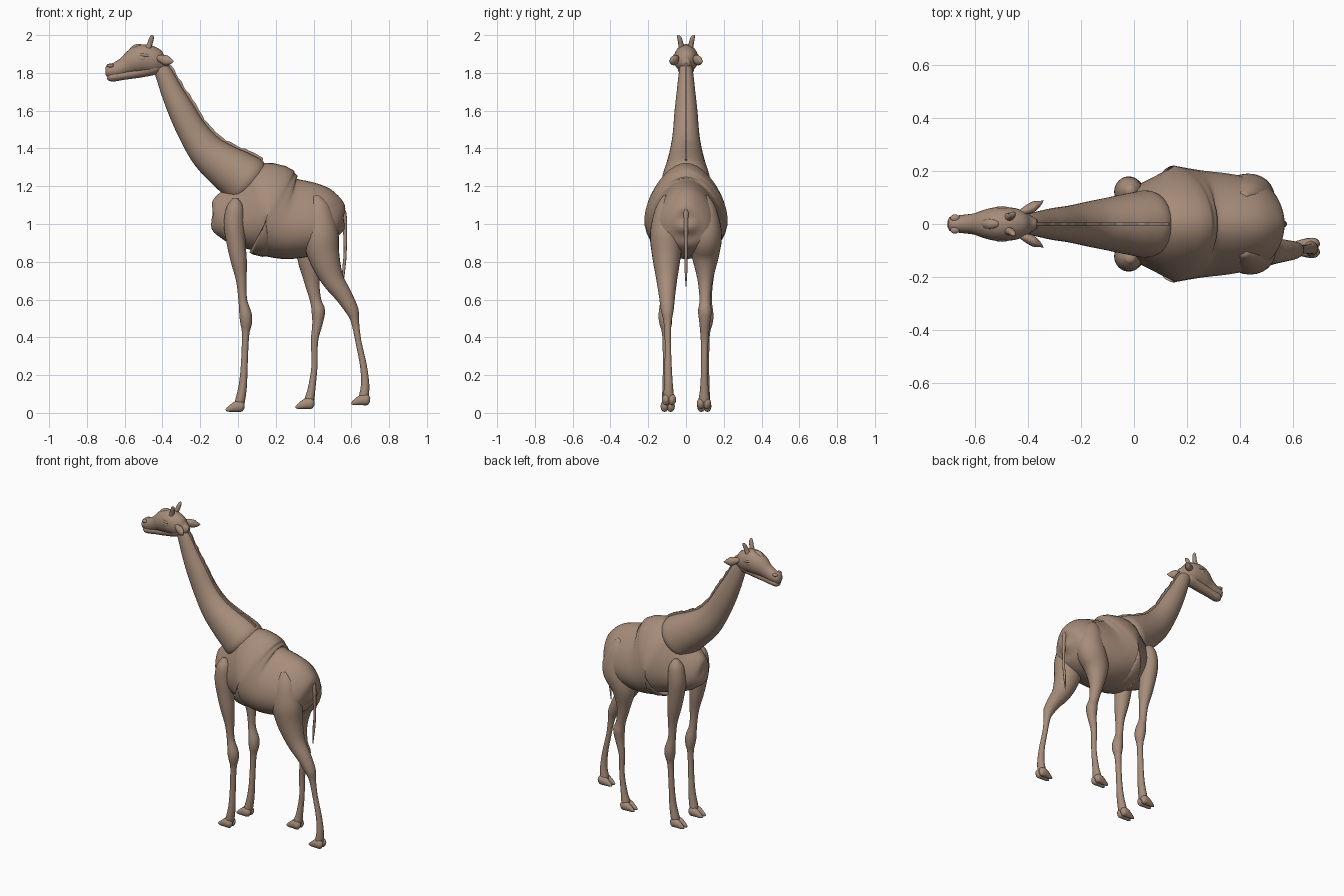
import bpy, bmesh, math, random
from mathutils import Vector, Matrix

random.seed(3)
default = bpy.data.objects.get("Cube")
if default:
    bpy.data.objects.remove(default, do_unlink=True)

hide = bpy.data.materials.new("warm_brown_hide")
hide.use_nodes = True
colour = (0.385, 0.265, 0.195, 1)
hide.diffuse_color = colour
hide.node_tree.nodes["Principled BSDF"].inputs["Base Color"].default_value = colour


def finish(name, bm, smooth=True):
    """Turn a bmesh into a shaded, coloured object."""
    bmesh.ops.recalc_face_normals(bm, faces=bm.faces)
    mesh = bpy.data.meshes.new(name)
    bm.to_mesh(mesh)
    bm.free()
    for face in mesh.polygons:
        face.use_smooth = smooth
    mesh.materials.append(hide)
    obj = bpy.data.objects.new(name, mesh)
    bpy.context.collection.objects.link(obj)


def spline(points, steps=4):
    """Resample points along a Catmull-Rom curve."""
    points = [Vector(p) for p in points]
    last = len(points) - 1
    result = []
    for i in range(last):
        before, start = points[max(i - 1, 0)], points[i]
        end, after = points[i + 1], points[min(i + 2, last)]
        leave, arrive = (end - before) / 2, (after - start) / 2
        for k in range(steps):
            t = k / steps
            ease = t * t * (3 - 2 * t)
            result.append(start.lerp(end, ease) + leave * t * (1 - t) ** 2
                          - arrive * t * t * (1 - t))
    return result + [points[last]]


def frames(points):
    """Yield centre, sideways direction, radius and progress along a path."""
    path = spline(points)
    last = len(path) - 1
    for i, (x, z, radius) in enumerate(path):
        along = path[min(i + 1, last)] - path[max(i - 1, 0)]
        normal = Vector((-along.y, 0, along.x)).normalized()
        yield Vector((x, 0, z)), normal, max(radius, 0.002), i / last


def bridge(bm, rings):
    """Join neighbouring rings of vertices with quads."""
    for low, high in zip(rings, rings[1:]):
        for k in range(len(low)):
            bm.faces.new((low[k - 1], low[k], high[k], high[k - 1]))


def tube(name, points, flat=(1, 1), y=0, lean=0, side=1, sides=24, pear=0):
    """Oval tube along (x, z, radius) points; flat is the start and end width ratio,
    lean the sideways drift over its length, pear narrows the upper half."""
    bm = bmesh.new()
    rings = []
    for centre, normal, radius, t in frames(points):
        centre.y = side * (y + lean * t)
        width = radius * (flat[0] + (flat[1] - flat[0]) * t)
        ring = []
        for k in range(sides):
            angle = math.tau * k / sides
            rise = math.cos(angle)
            across = Vector((0, width * math.sin(angle) * (1 - pear * rise), 0))
            ring.append(bm.verts.new(centre + normal * radius * rise + across))
        rings.append(ring)
    bridge(bm, rings)
    bm.faces.new(rings[0])
    bm.faces.new(rings[-1])
    finish(name, bm)


def blob(name, place, size, tilt=0):
    """Ellipsoid, tilted about the y axis."""
    bm = bmesh.new()
    bmesh.ops.create_uvsphere(bm, u_segments=16, v_segments=10, radius=1)
    bm.transform(Matrix.Translation(place) @ Matrix.Rotation(tilt, 4, "Y")
                 @ Matrix.Diagonal((*size, 1)))
    finish(name, bm)


def hoof(name, x, z, y, side):
    """Cloven hoof: a pair of wedge shaped toes."""
    wedge = [(-.065, .01, .005), (-.05, .014, .014), (-.01, .028, .028),
             (.02, .03, .028), (.035, .03, .01)]
    for label, shift in (("inner", -.016), ("outer", .016)):
        points = [(x + dx, z + dz, radius) for dx, dz, radius in wedge]
        tube(f"{name}_{label}_toe", points, (.8, .7), y + shift, side=side, sides=12)


# Barrel of the body, chest to rump
tube("body", [
    (-.14, 1.02, .02), (-.125, 1.02, .08), (-.08, 1.03, .13), (.03, 1.05, .19),
    (.1, 1.065, .228), (.155, 1.075, .25), (.2, 1.055, .238), (.27, 1.03, .218),
    (.38, 1.025, .198), (.47, 1.02, .17), (.53, 1.015, .12), (.555, 1.01, .06),
    (.562, 1.01, .02)], (.75, 1), sides=36, pear=.25)

# Neck, skull end down to the withers
neck = [
    (-.425, 1.855, .035), (-.39, 1.79, .047), (-.35, 1.7, .058), (-.3, 1.6, .07),
    (-.235, 1.48, .08), (-.16, 1.38, .097), (-.075, 1.31, .115), (0, 1.26, .13),
    (.05, 1.225, .135), (.08, 1.2, .11)]
tube("neck", neck, (.82, .95), sides=32)

# Ragged mane along the back of the neck
bm = bmesh.new()
strips = []
thick = Vector((0, .005, 0))
for centre, normal, radius, t in frames(neck[:-1]):
    root = centre + normal * (radius - .02)
    top = centre + normal * (radius + random.uniform(.008, .016))
    corners = (root - thick, top - thick, top + thick, root + thick)
    strips.append([bm.verts.new(corner) for corner in corners])
bridge(bm, strips)
bm.faces.new(strips[0])
bm.faces.new(strips[-1])
finish("mane", bm, smooth=False)

# Head: skull with muzzle, lower jaw and forehead knob
tube("head", [
    (-.702, 1.812, .016), (-.69, 1.812, .034), (-.65, 1.815, .04), (-.6, 1.835, .048),
    (-.55, 1.86, .068), (-.5, 1.875, .076), (-.44, 1.865, .068), (-.4, 1.855, .045),
    (-.365, 1.855, .02)], (.85, .85))
tube("lower_jaw", [
    (-.69, 1.782, .012), (-.67, 1.779, .025), (-.6, 1.79, .026), (-.52, 1.805, .03),
    (-.44, 1.828, .036), (-.4, 1.835, .015)], (1.25, 1.2))
blob("forehead_knob", (-.54, 0, 1.925), (.04, .022, .025), -.5)

# Tail with a thin tuft
tube("tail", [
    (.53, 1.1, .01), (.56, 1.06, .013), (.567, .95, .01), (.567, .84, .008),
    (.56, .76, .008), (.554, .67, .002)], sides=10)

# Legs, from shoulder or thigh down to the fetlock
front_leg = [
    (-.015, 1.135, .015), (-.015, 1.09, .045), (-.02, 1, .055), (-.01, .9, .05),
    (.005, .8, .042), (.018, .7, .028), (.025, .6, .023), (.04, .52, .033),
    (.043, .47, .03), (.04, .41, .019), (.033, .25, .018), (.025, .14, .022),
    (.01, .06, .026), (.005, .04, .02)]
thigh = [(.41, 1.15, .015), (.425, 1.08, .065), (.435, .95, .096)]
stretched_leg = thigh + [
    (.455, .83, .083), (.5, .71, .06), (.56, .62, .045), (.605, .54, .034),
    (.62, .48, .021), (.637, .38, .016), (.664, .25, .018), (.673, .15, .022),
    (.665, .08, .026), (.66, .06, .02)]
standing_leg = thigh + [
    (.39, .84, .08), (.39, .71, .044), (.41, .6, .03), (.425, .54, .036),
    (.42, .47, .027), (.405, .38, .019), (.405, .25, .016), (.39, .13, .02),
    (.378, .07, .026), (.375, .05, .02)]

tube("right_hind_leg", stretched_leg, (.85, 1.1), .108, -.018, -1)
hoof("right_hind_hoof", .665, .04, .09, -1)
tube("left_hind_leg", standing_leg, (.85, 1.15), .105, -.01)
hoof("left_hind_hoof", .37, .02, .095, 1)

# Everything that is mirrored left to right
for label, side in (("left", 1), ("right", -1)):
    tube(f"{label}_front_leg", front_leg, (1.05, 1.1), .126, -.03, side)
    hoof(f"{label}_front_hoof", 0, .005, .097, side)
    tube(f"{label}_horn", [
        (-.483, 1.91, .018), (-.468, 1.95, .014), (-.46, 1.975, .013),
        (-.455, 1.992, .01), (-.453, 2, .004)], y=.022, lean=.02, side=side, sides=12)
    tube(f"{label}_ear", [
        (-.435, 1.88, .01), (-.41, 1.875, .02), (-.38, 1.866, .027),
        (-.355, 1.862, .015), (-.342, 1.862, .003)], (.9, .7), .04, .048, side, 12)
    blob(f"{label}_eye", (-.505, side * .052, 1.878), (.024, .015, .018), .2)
    blob(f"{label}_brow", (-.495, side * .05, 1.893), (.033, .017, .01), .15)
    blob(f"{label}_nostril", (-.675, side * .022, 1.838), (.018, .014, .01))
